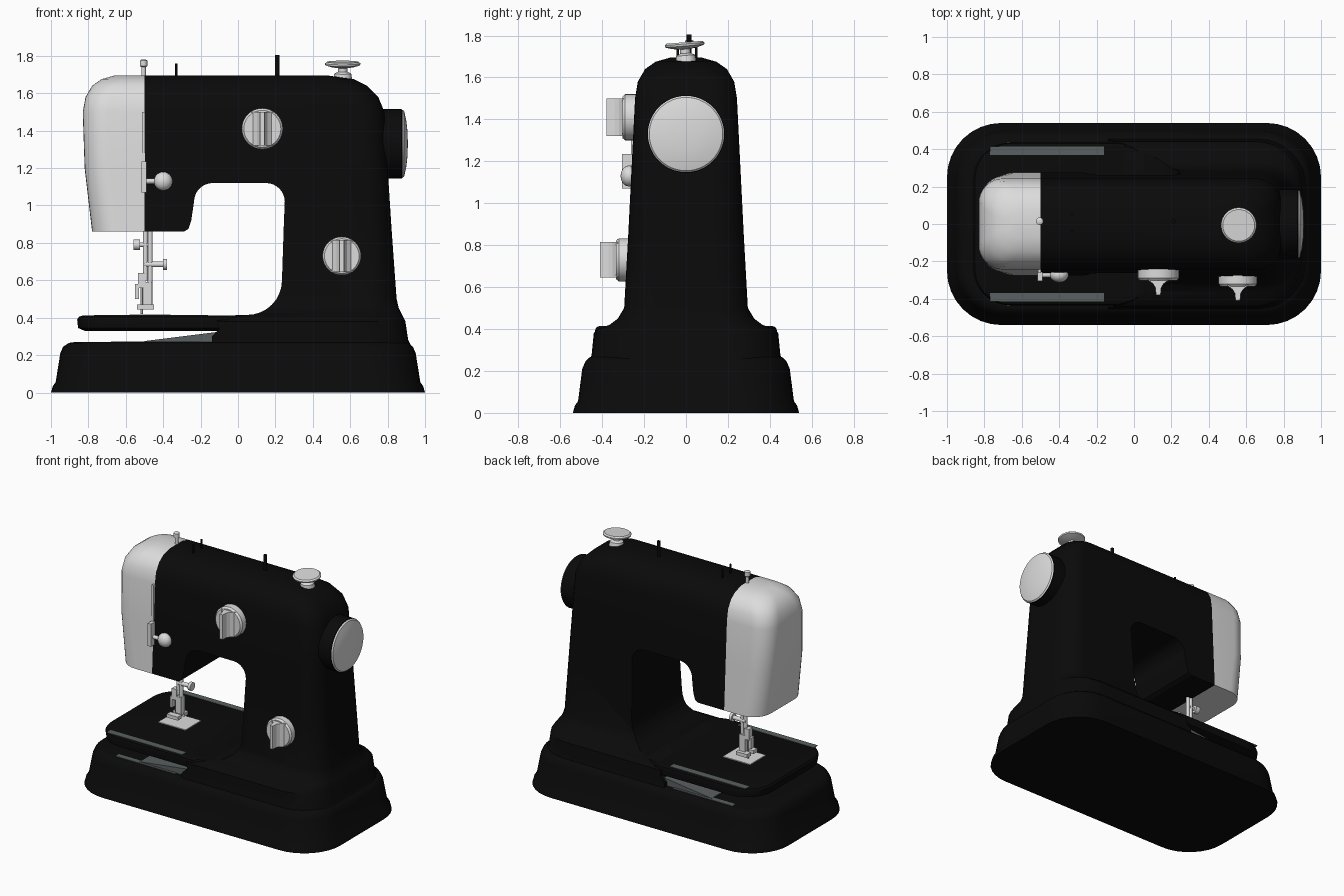
import bpy, bmesh
from math import sin, cos, pi, radians
from mathutils import Vector

cube = bpy.data.objects.get("Cube")
if cube:
    bpy.data.objects.remove(cube)


def material(name, rgb, rough=0.5):
    m = bpy.data.materials.new(name)
    m.use_nodes = True
    m.diffuse_color = (*rgb, 1)
    bsdf = m.node_tree.nodes["Principled BSDF"]
    bsdf.inputs["Base Color"].default_value = (*rgb, 1)
    bsdf.inputs["Roughness"].default_value = rough
    return m


BLACK = material("black enamel", (0.003, 0.003, 0.003))
SILVER = material("pale silver", (0.72, 0.72, 0.72))
GREY = material("slate grey", (0.10, 0.115, 0.115))


def skin(name, rings, mat):
    """Closed surface through rings of equal point count."""
    bm = bmesh.new()
    loops = [[bm.verts.new(p) for p in ring] for ring in rings]
    n = len(loops[0])
    for a, b in zip(loops, loops[1:]):
        for i in range(n):
            j = (i + 1) % n
            bm.faces.new((a[i], a[j], b[j], b[i]))
    bm.faces.new(loops[0][::-1])
    bm.faces.new(loops[-1])
    bmesh.ops.recalc_face_normals(bm, faces=bm.faces)
    mesh = bpy.data.meshes.new(name)
    bm.to_mesh(mesh)
    bm.free()
    mesh.materials.append(mat)
    ob = bpy.data.objects.new(name, mesh)
    bpy.context.collection.objects.link(ob)
    return ob


def smooth(ob, angle=35):
    bpy.ops.object.select_all(action="DESELECT")
    ob.select_set(True)
    bpy.context.view_layer.objects.active = ob
    bpy.ops.object.shade_smooth_by_angle(angle=radians(angle))
    return ob


def arc(cx, cy, r, a0, a1, n=8):
    angles = [radians(a0 + (a1 - a0) * i / n) for i in range(n + 1)]
    return [(cx + r * cos(a), cy + r * sin(a)) for a in angles]


def rounded_stack(name, levels, mat):
    """Rounded rectangles (z, x_min, x_max, half_depth, corner) stacked upward."""
    rings = []
    for z, x0, x1, hy, r in levels:
        pts = (arc(x1 - r, hy - r, r, 0, 90) + arc(x0 + r, hy - r, r, 90, 180)
               + arc(x0 + r, r - hy, r, 180, 270) + arc(x1 - r, r - hy, r, 270, 360))
        rings.append([(x, y, z) for x, y in pts])
    return smooth(skin(name, rings, mat))


def lathe(name, origin, axis, profile, mat, n=32):
    """Turned part: profile of (radius, distance along axis)."""
    turn = Vector((0, 0, 1)).rotation_difference(Vector(axis))
    rings = [[Vector(origin) + turn @ Vector((r * cos(2 * pi * i / n), r * sin(2 * pi * i / n), h))
              for i in range(n)] for r, h in profile]
    return smooth(skin(name, rings, mat))


def rod(name, origin, axis, r, length, mat=SILVER):
    return lathe(name, origin, axis, [(r, 0), (r, length)], mat, 16)


def box(name, lo, hi, mat):
    return skin(name, [[(lo[0], lo[1], z), (hi[0], lo[1], z), (hi[0], hi[1], z), (lo[0], hi[1], z)]
                       for z in (lo[2], hi[2])], mat)


UP, FRONT, LEFT = (0, 0, 1), (0, -1, 0), (1, 0, 0)

# Stepped base with a foot flange
rounded_stack("base", [
    (0, -1, 1, .54, .29), (.035, -.99, .99, .53, .28), (.055, -.975, .975, .515, .27),
    (.21, -.95, .95, .495, .26), (.245, -.935, .935, .48, .25), (.265, -.905, .905, .46, .23),
    (.27, -.87, .87, .44, .21)], BLACK)

# Pillar, arm and head as one casing
body = rounded_stack("casing", [
    (.24, -.7, .93, .46, .25), (.28, -.7, .91, .45, .25), (.38, -.7, .895, .44, .24),
    (.40, -.7, .885, .42, .23), (.42, -.7, .875, .365, .2), (.45, -.7, .86, .325, .18),
    (.50, -.72, .848, .295, .16), (.86, -.78, .822, .275, .14), (1.2, -.82, .80, .258, .13),
    (1.5, -.83, .783, .243, .13), (1.58, -.815, .75, .23, .13), (1.64, -.78, .69, .195, .13),
    (1.675, -.73, .62, .145, .11), (1.695, -.66, .48, .075, .06)], BLACK)

# Throat opening under the arm
opening = ([(-1.2, .2), (-1.2, .86), (-.29, .86), (-.265, .875), (-.25, .92)]
           + arc(-.135, 1.02, .1, 180, 90) + arc(.15, 1.02, .1, 90, 0)
           + [(.245, .9)] + arc(.05, .6, .185, 0, -90)
           + [(-.12, .41), (-.1, .34), (-.14, .3), (-.14, .2)])
cutter = skin("throat_cutter", [[(x, y, z) for x, z in opening] for y in (-.8, .8)], BLACK)
cutter.hide_render = True
cut = body.modifiers.new("throat", "BOOLEAN")
cut.operation, cut.solver, cut.object = "DIFFERENCE", "EXACT", cutter
bpy.context.view_layer.objects.active = body
bpy.ops.object.modifier_apply(modifier="throat")
bpy.data.objects.remove(cutter)

# Silver face plate on the head end
body.data.materials.clear()
for mat in (BLACK, SILVER):
    body.data.materials.append(mat)
bm = bmesh.new()
bm.from_mesh(body.data)
bmesh.ops.bisect_plane(bm, geom=bm.verts[:] + bm.edges[:] + bm.faces[:],
                       plane_co=(-.5, 0, 0), plane_no=(1, 0, 0))
for f in bm.faces:
    f.material_index = int(f.calc_center_median().x < -.5)
bm.to_mesh(body.data)
bm.free()
smooth(body)

# Work bed floating over the base, and the wedge that carries it
rounded_stack("work_bed", [
    (.33, -.82, .1, .40, .17), (.345, -.855, .1, .43, .2), (.39, -.86, .1, .435, .2),
    (.405, -.85, .1, .43, .19), (.412, -.83, .1, .42, .18)], BLACK)
skin("bed_wedge", [[(x, y, z) for x, z in ((-.5, .265), (-.5, .275), (-.1, .325), (-.1, .265))]
                   for y in (-.42, .42)], GREY)
for side, s in (("front", -1), ("back", 1)):
    y0, y1 = sorted((s * .37, s * .415))
    box(side + "_bed_strip", (-.77, y0, .411), (-.16, y1, .415), GREY)
    y0, y1 = sorted((s * .40, s * .437))
    box(side + "_ledge_strip", (-.68, y0, .268), (-.2, y1, .274), GREY)
box("needle_plate", (-.58, -.09, .411), (-.36, .09, .418), SILVER)

# Hand wheel with a domed cap
lathe("hand_wheel", (.76, 0, 1.33), LEFT, [(.18, 0), (.185, .02), (.185, .115), (.18, .12)], BLACK, 48)
lathe("hand_wheel_cap", (.88, 0, 1.33), LEFT,
      [(.182, 0), (.175, .008), (.13, .019), (.07, .026), (.01, .028)], SILVER, 48)

# Two dials with finger grips
for name, x, y, z, r in (("upper_dial", .13, -.235, 1.41, .11), ("lower_dial", .555, -.265, .73, .103)):
    lathe(name, (x, y, z), FRONT, [(r, 0), (r, .055), (r * .9, .068)], SILVER, 40)
    half = [(.06, .06), (.028, .085), (.016, .105), (.012, .145)]
    outline = half + [(-a, b) for a, b in half[::-1]]
    skin(name + "_grip", [[(x + a, y - b, z + h) for a, b in outline]
                          for h in (-r * .82, r * .82)], SILVER)

# Tilted knob and thread pins on top
lathe("top_knob", (.56, 0, 1.675), (0, -.08, 1),
      [(.05, 0), (.045, .03), (.025, .04), (.025, .06), (.06, .065), (.093, .075),
       (.095, .085), (.085, .093)], SILVER)
rod("spool_pin", (.21, .015, 1.68), UP, .012, .125, BLACK)
for i, y in enumerate((-.04, .05)):
    rod(f"thread_guide_{i + 1}", (-.33, y, 1.67), UP, .006, .09, BLACK)

# Presser bar top and the seam post
lathe("presser_bar_top", (-.505, .015, 1.66), UP,
      [(.012, 0), (.012, .08), (.02, .085), (.02, .115), (.012, .12)], SILVER, 16)
box("seam_post", (-.512, -.262, 1.2), (-.496, -.235, 1.5), SILVER)

# Thread lever with a ball end
box("lever_plate", (-.515, -.305, 1.07), (-.488, -.245, 1.235), SILVER)
rod("lever_arm", (-.5, -.272, 1.13), LEFT, .014, .09)
lathe("lever_ball", (-.4, -.272, 1.13), FRONT,
      [(.05 * cos(radians(a)), .04 * sin(radians(a))) for a in range(-85, 90, 17)], SILVER, 24)

# Needle bar, presser bar, clamps and foot
rod("needle_bar", (-.495, .02, .6), UP, .013, .28)
rod("presser_bar", (-.47, .02, .46), UP, .013, .42)
rod("needle", (-.515, .02, .42), UP, .006, .2)
box("needle_clamp", (-.535, 0, .56), (-.495, .04, .64), SILVER)
rod("needle_screw", (-.56, .02, .79), LEFT, .028, .035)
rod("needle_screw_stem", (-.53, .02, .79), LEFT, .012, .05)
rod("foot_screw_stem", (-.5, .02, .685), LEFT, .015, .1)
rod("foot_screw", (-.4, .02, .685), LEFT, .03, .02)
box("foot_shank", (-.505, 0, .47), (-.46, .045, .59), SILVER)
box("foot_guide", (-.55, 0, .5), (-.53, .035, .58), SILVER)
for i, y in enumerate((-.05, .025)):
    box(f"foot_toe_{i + 1}", (-.54, y, .445), (-.45, y + .045, .47), SILVER)
